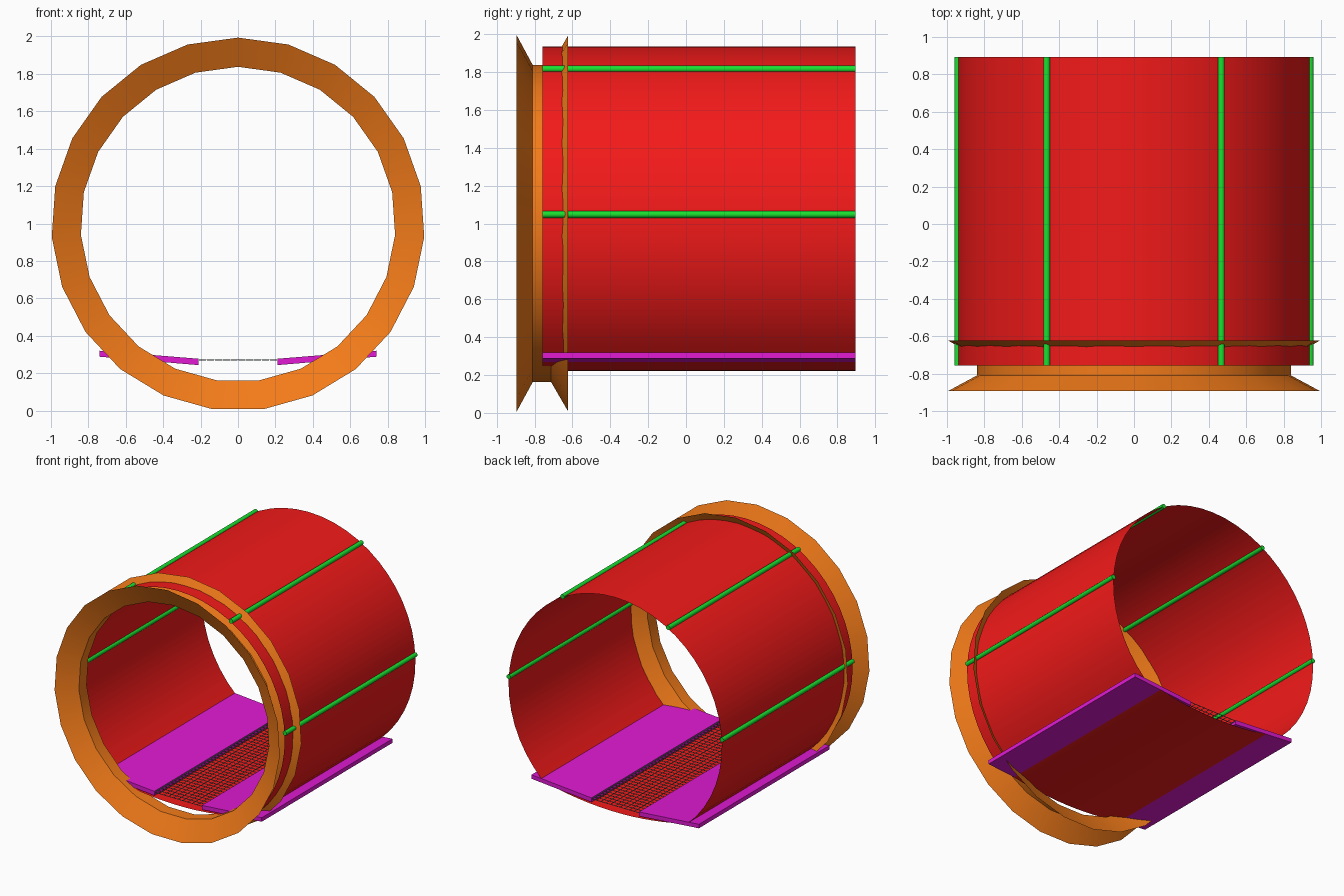
import bpy, bmesh
from math import sin, cos, pi, radians

if "Cube" in bpy.data.objects:
    bpy.data.objects.remove(bpy.data.objects["Cube"])

CZ = 0.996                    # height of the tunnel axis
Y0, Y1 = -0.757, 0.894        # length of the tunnel shell
R = 0.943


def material(name, rgb):
    m = bpy.data.materials.new(name)
    m.diffuse_color = (*rgb, 1)
    m.use_nodes = True
    m.node_tree.nodes["Principled BSDF"].inputs["Base Color"].default_value = m.diffuse_color
    return m


RED = material("red", (0.9, 0.01, 0.01))
ORANGE = material("orange", (0.9, 0.2, 0.01))
GREEN = material("green", (0.01, 0.75, 0.03))
MAGENTA = material("magenta", (0.75, 0.01, 0.65))
DARK = material("dark_grey", (0.12, 0.15, 0.15))


def loft(name, rows, mat, close=False, caps=False, smooth=True):
    """Skin a list of equal-length point rows; close joins each row's ends."""
    bm = bmesh.new()
    vs = [[bm.verts.new(p) for p in row] for row in rows]
    n = len(rows[0])
    for a, b in zip(vs, vs[1:]):
        for i in range(n if close else n - 1):
            j = (i + 1) % n
            bm.faces.new((a[i], a[j], b[j], b[i]))
    if caps:
        bm.faces.new(vs[0])
        bm.faces.new(vs[-1])
    bmesh.ops.recalc_face_normals(bm, faces=bm.faces)
    me = bpy.data.meshes.new(name)
    bm.to_mesh(me)
    bm.free()
    me.materials.append(mat)
    ob = bpy.data.objects.new(name, me)
    bpy.context.collection.objects.link(ob)
    if smooth:
        bpy.ops.object.select_all(action='DESELECT')
        ob.select_set(True)
        bpy.context.view_layer.objects.active = ob
        bpy.ops.object.shade_smooth_by_angle(angle=radians(35))
    return ob


def extrude(name, profile, mat, **kw):
    """Run an (x, z) profile along the tunnel."""
    return loft(name, [[(x, y, z) for x, z in profile] for y in (Y0, Y1)], mat, **kw)


# Curved shell, open at the bottom
a0, a1, n = radians(-47), radians(227), 40
arc = [a0 + (a1 - a0) * i / n for i in range(n + 1)]
extrude("tunnel_shell", [(R * cos(a), CZ - 0.004 + R * sin(a)) for a in arc], RED)

# Shallow curved tray under the floor
tray = [0.645 * (i / 8 - 1) for i in range(17)]
extrude("floor_tray", [(x, 0.22 + 0.19 * x * x) for x in tray], RED)

# Flared 23-sided collar at the front
collar = [(0.998, -0.894), (0.842, -0.81), (0.842, -0.712), (0.998, -0.622)]
SIDES = 23
loft("front_collar", [[(r * sin(2 * pi * i / SIDES), y, CZ + r * cos(2 * pi * i / SIDES))
                       for i in range(SIDES)] for r, y in collar], ORANGE, close=True)

for side, s in (("right", 1), ("left", -1)):
    # Sloping floor plates
    plate = [(0.21, 0.243), (0.74, 0.288), (0.74, 0.32), (0.21, 0.277)]
    extrude(side + "_floor_plate", [(s * x, z) for x, z in plate], MAGENTA,
            close=True, caps=True, smooth=False)
    # Rods running along the shell
    for level, x, z in (("upper", 0.467, 1.816), ("lower", 0.943, 1.048)):
        rod = [(s * x + 0.018 * cos(pi * i / 6), z + 0.018 * sin(pi * i / 6))
               for i in range(12)]
        extrude(f"{side}_{level}_rod", rod, GREEN, close=True, caps=True)

# Flat grating between the plates
NX, NY = 10, 40
grate = loft("floor_grating", [[(-0.21 + 0.42 * i / NX, Y0 + (Y1 - Y0) * j / NY, 0.27)
                                for i in range(NX + 1)] for j in range(NY + 1)],
             DARK, smooth=False)
wire = grate.modifiers.new("wire", 'WIREFRAME')
wire.thickness = 0.006
